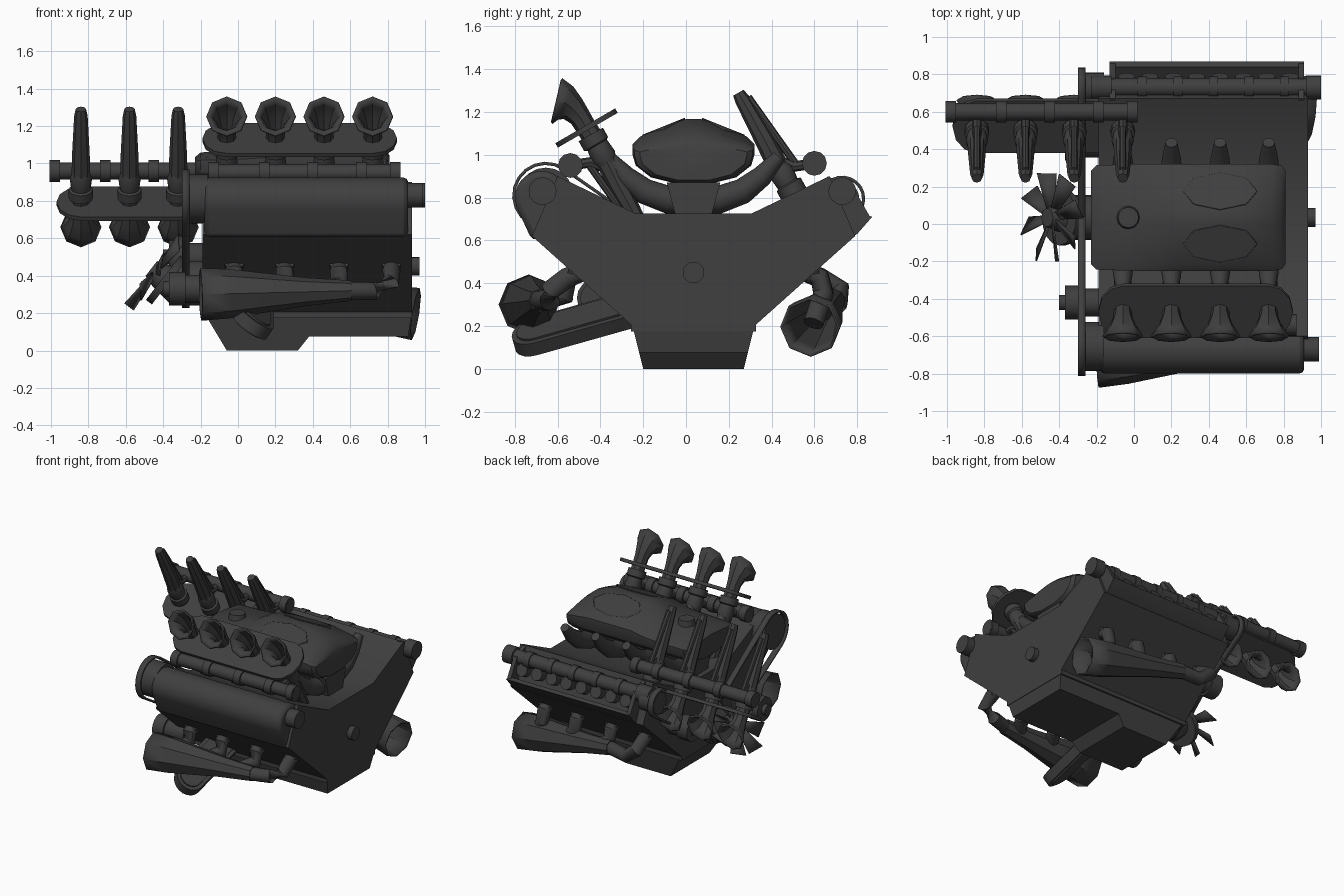
import bpy, bmesh, math
from mathutils import Vector

cube = bpy.data.objects.get("Cube")
if cube:
    bpy.data.objects.remove(cube, do_unlink=True)

metal = bpy.data.materials.new("dark_grey_metal")
metal.use_nodes = True
GREY = (0.05, 0.05, 0.05, 1)
metal.diffuse_color = GREY
metal.node_tree.nodes["Principled BSDF"].inputs["Base Color"].default_value = GREY
MID = 0.035  # centre plane of the block in y


def make(name, verts, faces, bevel=0, solid=0):
    bm = bmesh.new()
    vs = [bm.verts.new(v) for v in verts]
    for f in faces:
        bm.faces.new([vs[i] for i in f])
    bmesh.ops.recalc_face_normals(bm, faces=bm.faces)
    me = bpy.data.meshes.new(name)
    bm.to_mesh(me)
    bm.free()
    me.materials.append(metal)
    ob = bpy.data.objects.new(name, me)
    bpy.context.collection.objects.link(ob)
    for o in bpy.context.selected_objects:
        o.select_set(False)
    ob.select_set(True)
    bpy.context.view_layer.objects.active = ob
    bpy.ops.object.shade_smooth_by_angle(angle=math.radians(35))
    if solid:
        m = ob.modifiers.new("thickness", 'SOLIDIFY')
        m.thickness = solid
        m.offset = 0
    if bevel:
        m = ob.modifiers.new("bevel", 'BEVEL')
        m.width = bevel
        m.segments = 2
        m.limit_method = 'ANGLE'
    return ob


def skin(name, rings, caps=2, bevel=0, solid=0):
    """Join rings of equal point count, closing none, the first or both ends."""
    n = len(rings[0])
    verts = [v for ring in rings for v in ring]
    faces = []
    for i in range(0, len(verts) - n, n):
        for k in range(n):
            a, b = i + k, i + (k + 1) % n
            faces.append((a, b, b + n, a + n))
    faces += [tuple(range(n)), tuple(range(len(verts) - n, len(verts)))][:caps]
    return make(name, verts, faces, bevel, solid)


def along_x(a, b, h):
    return (h, a, b)


def prism(name, pts, h0, h1, place=along_x, bevel=0, caps=2, solid=0):
    return skin(name, [[place(a, b, h) for a, b in pts] for h in (h0, h1)], caps, bevel, solid)


def sweep(name, path, radii, sides=12, open_end=False):
    """Round tube of changing radius along a path."""
    p = [Vector(q) for q in path]
    rings = []
    for i, c in enumerate(p):
        t = (p[min(i + 1, len(p) - 1)] - p[max(i - 1, 0)]).normalized()
        ref = Vector((0, 0, 1)) if abs(t.x) > 0.8 else Vector((1, 0, 0))
        u = (ref - t * ref.dot(t)).normalized()
        w = t.cross(u)
        turns = [2 * math.pi * k / sides for k in range(sides)]
        rings.append([c + (u * math.cos(a) + w * math.sin(a)) * radii[i] for a in turns])
    return skin(name, rings, 1 if open_end else 2, solid=0.012 if open_end else 0)


def rod(name, y, z, x0, x1, r, sides=16):
    return sweep(name, [(x0, y, z), (x1, y, z)], [r, r], sides)


def loop2d(c1, r1, c2, r2, n=10):
    """Outline around two circles, as a belt would run."""
    d = math.dist(c1, c2)
    th = math.atan2(c2[1] - c1[1], c2[0] - c1[0])
    ph = math.acos((r1 - r2) / d)
    out = []
    for c, r, a0, a1 in ((c1, r1, th + ph, th - ph + 2 * math.pi), (c2, r2, th - ph, th + ph)):
        for i in range(n + 1):
            a = a0 + (a1 - a0) * i / n
            out.append((c[0] + r * math.cos(a), c[1] + r * math.sin(a)))
    return out


# V-shaped block, symmetric about the centre plane
half = [(0.285, 0.2), (0.755, 0.62), (0.635, 0.9), (0.27, 0.725)]
section = [(MID + a, b) for a, b in half] + [(MID - a, b) for a, b in reversed(half)]
prism("engine_block", section, -0.19, 0.93)
rod("rear_hub", MID, 0.45, 0.9, 0.97, 0.05)

# Oil pan, narrower toward the bottom
prism("oil_pan", [(-0.18, 0.2), (-0.06, 0), (0.32, 0), (0.38, 0.075), (0.91, 0.075), (0.93, 0.2)],
      -1, 1, lambda a, b, h: (a, MID + h * (0.235 + 0.25 * b), b))
prism("pan_flange", [(-0.19, 0.175), (-0.19, 0.205), (0.93, 0.205), (0.93, 0.175)], -1, 1,
      lambda a, b, h: (a, MID + h * 0.292, b))

# Closed rounded cover on the front bank
arc = [(-0.675 + 0.125 * math.cos(math.radians(a)), 0.8 + 0.125 * math.sin(math.radians(a)))
       for a in range(50, 206, 15)]
prism("front_valve_cover", arc + [(-0.72, 0.6), (-0.6, 0.62), (-0.5, 0.85)], -0.18, 0.91, bevel=0.025)
rod("front_cam_end", -0.67, 0.83, 0.88, 0.99, 0.065)

# Open rear bank: tray walls, bare camshaft with bearings, valve buckets
prism("rear_tray_lip", [(0.75, 0.6), (0.8, 0.63), (0.87, 0.71), (0.84, 0.72), (0.77, 0.67)], -0.13, 0.91)
for x in (-0.13, 0.88):
    prism("rear_tray_end", [(0.66, 0.9), (0.76, 0.64), (0.86, 0.71), (0.78, 0.85)], x, x + 0.03)
rod("rear_camshaft", 0.73, 0.83, -0.22, 1.0, 0.05)
for x0, x1 in ((-0.23, -0.12), (0.92, 1.0)):
    rod("rear_cam_end", 0.73, 0.83, x0, x1, 0.065)
for i in range(5):
    x = 0.02 + i * 0.19
    rod("cam_bearing", 0.73, 0.83, x, x + 0.05, 0.058)
for i in range(8):
    x = -0.04 + i * 0.125
    sweep("valve_bucket", [(x, 0.68, 0.72), (x, 0.79, 0.77)], [0.045, 0.045])

# Air box: lens-shaped sections, low at the drive end, with pads and a filler neck
prof = [(0.08, 0.865), (0.2, 0.895), (0.27, 0.95), (0.285, 1.0), (0.285, 1.05), (0.25, 1.085), (0.12, 1.14), (0.03, 1.168)]
rings = []
for x, lift, wide in ((-0.23, 0.2, 0.88), (-0.2, 0.35, 0.98), (0.0, 0.45, 1), (0.13, 0.6, 1),
                      (0.25, 1, 1), (0.6, 1, 1), (0.74, 0.7, 1), (0.79, 0.45, 0.97), (0.81, 0.25, 0.88)):
    outline = [(a * wide, 1 + (b - 1) * (lift if b > 1 else wide)) for a, b in prof]
    rings.append([(x, MID + a, b) for a, b in outline] + [(x, MID - a, b) for a, b in reversed(outline)])
skin("air_box", rings)
for side in (-1, 1):
    pad = [(0.46 + 0.2 * math.cos(k * math.pi / 4), side * 0.14 + 0.1 * math.sin(k * math.pi / 4))
           for k in range(8)]
    prism("air_box_pad", pad, -0.03, 0.004,
          lambda a, b, h: (a, MID + b, 1.185 - 0.4 * abs(b) + h), bevel=0.004)
sweep("filler_neck", [(-0.03, MID, 1.03), (-0.03, MID, 1.11)], [0.07, 0.055], 12)

# Intake runners curving up from the valley
prism("valley_plenum", [(-0.05, 0.72), (0.12, 0.72), (0.16, 0.87), (-0.09, 0.87)], -0.15, 0.8)
PORTS = [-0.06, 0.2, 0.46, 0.72]
for x in PORTS:
    for s in (-1, 1):
        arm = [(0, 0.79), (0.12, 0.79), (0.23, 0.83), (0.32, 0.9), (0.4, 0.99)]
        sweep("intake_runner", [(x, MID + s * a, b) for a, b in arm], [0.065, 0.065, 0.06, 0.05, 0.032])


# Throttle banks: the rear one is the front one turned upside down and slid along
def throttle_bank(side, dx, y0, z0, s, rail_shift):
    def P(x, u, v):
        return (x + dx, y0 + s * u, z0 + s * v)

    outline = loop2d((-0.06, 0), 0.13, (0.72, 0), 0.13, 6)
    prism(side + "_trumpet_plate", [(a, b * 1.25) for a, b in outline], -0.012, 0.012,
          lambda a, b, h: P(a, 0.86 * b - 0.5 * h, 0.5 * b + 0.86 * h))
    rail = [P(x + rail_shift, -0.075, -0.175) for x in (-0.22, 0.8)]
    sweep(side + "_fuel_rail", rail, [0.046, 0.046])
    for x in (-0.2, 0.07, 0.33, 0.59, 0.77):
        collar = [P(x + rail_shift + k, -0.075, -0.175) for k in (-0.028, 0.028)]
        sweep(side + "_rail_collar", collar, [0.058, 0.058])
    for x in PORTS:
        bell = [(0.04, -0.06), (0, 0), (-0.03, 0.05), (-0.065, 0.09), (-0.1, 0.117), (-0.14, 0.126)]
        sweep(side + "_trumpet", [P(x, *q) for q in bell], [0.045, 0.043, 0.045, 0.058, 0.08, 0.105], 8, True)
        throat = [(0.02, -0.03), (0.045, -0.075), (0.05, -0.08), (0.08, -0.135), (0.1, -0.17)]
        sweep(side + "_throttle_body", [P(x, *q) for q in throat], [0.065, 0.065, 0.052, 0.06, 0.045])
        spike = [(0.09, -0.15), (0.15, -0.27), (0.26, -0.47), (0.28, -0.505)]
        sweep(side + "_tapered_runner", [P(x, *q) for q in spike], [0.05, 0.047, 0.036, 0.028], 8)
        sweep(side + "_linkage_rod", [P(x, 0.015, -0.175), P(x, 0.235, -0.485)], [0.018, 0.018], 8)
        sweep(side + "_injector", [P(x, -0.075, -0.175), P(x, 0.02, -0.16), P(x, 0.11, -0.2)],
              [0.025, 0.025, 0.02], 8)


throttle_bank("front", 0, -0.465, 1.125, 1, 0.07)
throttle_bank("rear", -0.78, 0.525, 0.785, -1, 0)


# Exhaust: open cone collector fed by four bent header pipes; the farthest sweeps along the block
def exhaust(side, ports, elbow, s, big, tail):
    big, tail = Vector(big), Vector(tail)
    lead = (big - tail).normalized()
    sweep(side + "_collector", [tail, tail.lerp(big, 0.3), tail.lerp(big, 0.8), big],
          [0.05, 0.07, 0.125, 0.135], 8, True)
    port_y = MID + s * 0.53
    for x in ports:
        a = Vector((x, port_y, 0.45))
        b = Vector((x, port_y + s * 0.06, 0.425))
        t = (x - tail.x) / (big.x - tail.x)
        if t < 0:
            bend = [(x, elbow, 0.37), Vector((x, elbow, 0.32)) + lead * 0.09, tail, tail + lead * 0.1]
        else:
            bend = [(x, (port_y + elbow) / 2, 0.35), tail.lerp(big, min(0.9, t + 0.1))]
        path = [a, b] + bend
        sweep(side + "_header_pipe", path, [0.045] + [0.048] * (len(path) - 1), 12)
        sweep(side + "_port_flange", [a, (x, port_y + s * 0.05, 0.47)], [0.06, 0.055], 6)


front_ports = [-0.02, 0.25, 0.54, 0.82]
exhaust("front", front_ports, -0.63, -1, (-0.2, -0.735, 0.3), (0.6, -0.68, 0.32))
exhaust("rear", [0.74 - x for x in front_ports], 0.72, 1, (0.95, 0.58, 0.195), (0.15, 0.69, 0.32))

# Slanted rounded arm under the front collector
L, W = Vector((0, -0.96, -0.27)), Vector((0.83, 0, -0.55))
N = L.cross(W).normalized()
base = Vector((0.08, -0.25, 0.28))
for name, r, h in (("lower_arm", 0.11, 0.035), ("lower_arm_rib", 0.085, 0.045)):
    prism(name, loop2d((0, 0), r, (0.47, 0), r), -h, h, lambda a, b, k: base + L * a + W * b + N * k)

# Front-end drive: pulleys, belts and accessories
crank = (MID, 0.36)
rod("crank_pulley", *crank, -0.32, -0.18, 0.12, 20)
for side, c, r in (("front", (-0.655, 0.81), 0.15), ("rear", (0.73, 0.795), 0.1)):
    rod(side + "_cam_pulley", *c, -0.29, -0.16, r - 0.02, 20)
    prism(side + "_belt", loop2d(c, r, crank, 0.125), -0.3, -0.26, caps=0, solid=0.015)
for y, z in ((-0.42, 0.33), (0.43, 0.5)):
    rod("accessory_body", y, z, -0.28, -0.12, 0.075)
    rod("accessory_pulley", y, z, -0.37, -0.28, 0.09)
    rod("accessory_boss", y, z, -0.4, -0.36, 0.04)

# Tilted cooling fan with a drive disc behind it
axis = Vector((-0.79, 0, 0.61))
e1 = Vector((0, 1, 0))
e2 = axis.cross(e1)
hub = Vector((-0.44, MID, 0.42))
sweep("fan_hub", [hub + axis * 0.03, hub - axis * 0.03, hub - axis * 0.12, (-0.18, MID, 0.36)],
      [0.05, 0.07, 0.1, 0.1], 14)
sweep("fan_drive_disc", [hub - axis * 0.05, hub - axis * 0.09], [0.15, 0.15], 16)
for k in range(8):
    a = k * math.pi / 4 + 0.2
    out = e1 * math.cos(a) + e2 * math.sin(a)
    tan = axis.cross(out)
    blade = [hub + out * r + tan * w + axis * w * 0.6
             for r, w in ((0.05, -0.02), (0.23, -0.05), (0.25, 0.045), (0.05, 0.02))]
    make("fan_blade", blade, [(0, 1, 2, 3)], solid=0.008)
